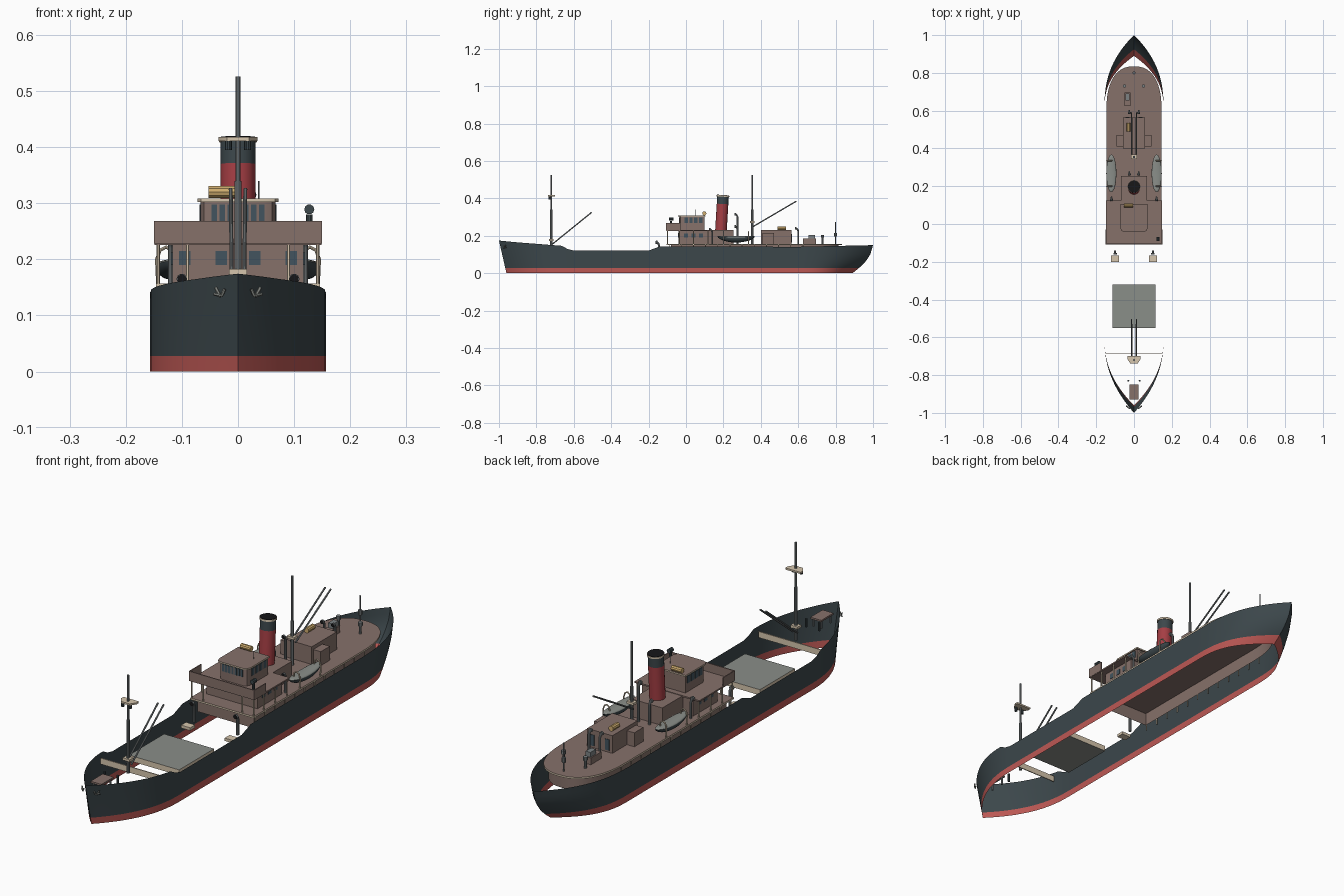
import bpy, bmesh, math
from mathutils import Vector

if "Cube" in bpy.data.objects:
    bpy.data.objects.remove(bpy.data.objects["Cube"])


def mat(name, r, g, b):
    m = bpy.data.materials.new(name)
    lin = [(c / 255 / 12.92 if c < 10 else ((c / 255 + 0.055) / 1.055) ** 2.4) for c in (r, g, b)]
    m.diffuse_color = (*lin, 1)
    m.use_nodes = True
    m.node_tree.nodes["Principled BSDF"].inputs["Base Color"].default_value = m.diffuse_color
    return m


BROWN = mat("deck brown", 134, 113, 106)
HULL = mat("hull slate", 60, 71, 75)
RED = mat("waterline red", 188, 88, 84)
FUNNEL = mat("funnel red", 165, 62, 68)
CREAM = mat("cream trim", 214, 198, 174)
GREY = mat("canvas grey", 138, 142, 137)
STEEL = mat("mast steel", 124, 130, 132)
GOLD = mat("gold canvas", 208, 174, 112)
BLACK = mat("soot black", 22, 22, 24)
GLASS = mat("window blue grey", 66, 84, 94)


def add(name, bm, *mats):
    bmesh.ops.recalc_face_normals(bm, faces=bm.faces[:])
    me = bpy.data.meshes.new(name)
    bm.to_mesh(me)
    bm.free()
    for m in mats:
        me.materials.append(m)
    ob = bpy.data.objects.new(name, me)
    bpy.context.collection.objects.link(ob)
    return ob


def prism(name, outline, z0, z1, m, side=None, bottom=True, top=True):
    """Extrude a plan outline upwards; optional second colour on its sides."""
    bm = bmesh.new()
    lo = [bm.verts.new((x, y, z0)) for x, y in outline]
    hi = [bm.verts.new((x, y, z1)) for x, y in outline]
    n = len(outline)
    for i in range(n):
        f = bm.faces.new((lo[i], lo[(i + 1) % n], hi[(i + 1) % n], hi[i]))
        f.material_index = 1 if side else 0
    if top:
        bm.faces.new(hi)
    if bottom:
        bm.faces.new(lo[::-1])
    return add(name, bm, m, *([side] if side else []))


def box(name, x0, x1, y0, y1, z0, z1, m, side=None):
    return prism(name, [(x0, y0), (x1, y0), (x1, y1), (x0, y1)], z0, z1, m, side)


def rod(name, pts, r, m, res=3):
    """Round tube along a path."""
    cu = bpy.data.curves.new(name, 'CURVE')
    cu.dimensions = '3D'
    cu.bevel_depth, cu.bevel_resolution, cu.use_fill_caps = r, res, True
    sp = cu.splines.new('POLY')
    sp.points.add(len(pts) - 1)
    for p, q in zip(sp.points, pts):
        p.co = (*q, 1)
    tmp = bpy.data.objects.new(name, cu)
    bpy.context.collection.objects.link(tmp)
    me = bpy.data.meshes.new_from_object(tmp.evaluated_get(bpy.context.evaluated_depsgraph_get()))
    bpy.data.objects.remove(tmp)
    me.materials.clear()
    me.materials.append(m)
    ob = bpy.data.objects.new(name, me)
    bpy.context.collection.objects.link(ob)
    return ob


def cowl(name, x, y, z0, z1, r=0.005):
    """Ventilator pipe bending forward to a dark mouth."""
    rod(name + "_pipe", [(x, y, z0), (x, y, z1 - .014), (x, y - .003, z1 - .006), (x, y - .010, z1)], r, STEEL)
    rod(name + "_bell", [(x, y - .008, z1), (x, y - .016, z1)], r * 1.6, STEEL)
    rod(name + "_mouth", [(x, y - .016, z1), (x, y - .017, z1)], r * 1.4, BLACK)


def lerp(table, t):
    for (a, va), (b, vb) in zip(table, table[1:]):
        if t <= b:
            return va + (vb - va) * max(0, t - a) / (b - a)
    return table[-1][1]


# Hull: open shell, lofted from stations, red below the waterline
SHEER = [(-1, .175), (-.9, .165), (-.66, .146), (-.62, .121), (-.2, .121), (-.14, .143), (.6, .141), (1, .15)]
STERN = [(0, .89), (.028, .925), (.06, .96), (.1, .985), (.15, 1.0)]


def hull_point(col, z):
    kind, s = col
    if kind == 0:
        tip = -.96 - .04 * z / .175
        return .157 * (1 - (1 - s) ** 2.3), tip + (-.6 - tip) * s
    if kind == 2:
        tip = lerp(STERN, z)
        return .157 * (1 - (1 - s) ** 2.6), tip + (.6 - tip) * s
    return .157, s


N = 18
cols = [(0, (i / N) ** 1.5) for i in range(N + 1)]
cols += [(1, y) for y in (-.4, -.2, -.17, -.14, .2)]
cols += [(2, (i / N) ** 1.5) for i in range(N, -1, -1)]
bm = bmesh.new()
for sx in (-1, 1):
    grid = []
    for c in cols:
        top = lerp(SHEER, hull_point(c, .15)[1])
        zs = [0, .028] + [.028 + (top - .028) * k / 5 for k in range(1, 6)]
        row = []
        for z in zs:
            w, y = hull_point(c, z)
            row.append(bm.verts.new((sx * w, y, z)))
        grid.append(row)
    for a, b in zip(grid, grid[1:]):
        for k in range(6):
            bm.faces.new((a[k], b[k], b[k + 1], a[k + 1])).material_index = 1 if k == 0 else 0
bmesh.ops.remove_doubles(bm, verts=bm.verts[:], dist=1e-5)
add("hull", bm, HULL, RED)


# Long after deck with rounded stern, and the open-bottomed house under it
def deck_outline(w, y0, y1):
    arc = [math.pi * i / 24 for i in range(25)]
    e = 2 / 2.4
    return [(-w, y0), (w, y0)] + [
        (math.copysign(abs(math.cos(a)) ** e, math.cos(a)) * w, .6 + (y1 - .6) * math.sin(a) ** e if 0 < a < math.pi else .6)
        for a in arc]


prism("after_deck", deck_outline(.146, -.105, .835), .150, .157, BROWN, CREAM)
prism("under_deck_house", deck_outline(.13, -.08, .815), .095, .150, BROWN, bottom=False, top=False)
for sx in (-1, 1):
    for i in range(12):
        y = -.09 + i * .065
        rod("deck_stanchion", [(sx * .142, y, .08), (sx * .142, y, .15)], .0025, CREAM, 1)

# Bridge block
box("bridge_house", -.117, .117, -.04, .12, .157, .226, BROWN)
box("bridge_floor", -.149, .149, -.105, .125, .226, .232, BROWN)
box("bridge_front_bulwark", -.15, .15, -.108, -.104, .228, .268, BROWN)
for sx in (-1, 1):
    a, b = sorted((sx * .146, sx * .15))
    box("bridge_wing_bulwark", a, b, -.105, -.03, .228, .268, BROWN)
    for x, y in ((.142, -.1), (.09, -.1), (.142, -.035), (.142, .04), (.142, .118)):
        rod("bridge_post", [(sx * x, y, .157), (sx * x, y, .228)], .003, CREAM, 1)
    for y in (-.01, .03, .07):
        a, b = sorted((sx * .116, sx * .119))
        box("house_window", a, b, y, y + .02, .19, .212, GLASS)
    for x in (.03, .095):
        box("house_front_window", sx * x - .01, sx * x + .01, -.042, -.039, .19, .215, GLASS)


# Wheelhouse with rounded front, window band and roof
def cabin(w, y0, y1, c=.02):
    return [(-w, y1), (-w, y0 + c), (-w + c * .3, y0 + c * .3), (-w + c, y0),
            (w - c, y0), (w - c * .3, y0 + c * .3), (w, y0 + c), (w, y1)]


prism("wheelhouse", cabin(.067, -.035, .1), .232, .302, BROWN)
prism("wheelhouse_roof", cabin(.072, -.042, .105), .302, .308, BROWN, CREAM)
for i in range(7):
    x = -.042 + i * .014
    box("wheelhouse_window", x - .005, x + .005, -.037, -.034, .268, .298, GLASS)
for sx in (-1, 1):
    for i in range(4):
        a, b = sorted((sx * .066, sx * .069))
        box("wheelhouse_side_window", a, b, -.008 + i * .026, .01 + i * .026, .268, .298, GLASS)
rod("roof_canvas_roll", [(-.053, .098, .32), (-.006, .098, .32)], .011, GOLD)
rod("roof_pole", [(.037, .05, .308), (.037, .05, .34)], .0015, STEEL, 1)
# Signal lamp on the wing
rod("signal_lamp_stand", [(.127, -.08, .232), (.127, -.08, .28)], .006, HULL)
rod("signal_lamp", [(.127, -.09, .289), (.127, -.068, .289)], .009, HULL)

# Funnel house and raked funnel in coloured bands
box("funnel_house", -.07, .07, .12, .255, .157, .23, BROWN)


def rake(z):
    return .187 + (z - .23) * .06


for name, z0, z1, r, m in (("funnel_lower", .23, .37, .031, FUNNEL), ("funnel_upper", .37, .409, .031, HULL),
                           ("funnel_rim", .409, .416, .034, CREAM), ("funnel_mouth", .416, .418, .032, BLACK)):
    rod(name, [(0, rake(z0), z0), (0, rake(z1), z1)], r, m, 6)

# Ventilators
for sx in (-1, 1):
    cowl("side_vent", sx * .12, .14, .157, .235)
    cowl("funnel_vent", sx * .025, .275, .157, .315 if sx > 0 else .25)
    cowl("aft_vent", sx * .025, .60, .157, .24)
    cowl("well_vent", sx * .1, -.145, .085, .165, .006)
    box("well_vent_base", sx * .1 - .021, sx * .1 + .021, -.2, -.168, .075, .087, CREAM)
    rod("stern_vent", [(sx * .05, .73, .157), (sx * .05, .73, .19)], .005, STEEL)
    rod("stern_vent_cap", [(sx * .05, .73, .19), (sx * .05, .73, .205)], .009, STEEL)

# Lifeboats with canvas covers, hung from arched davits
for sx in (-1, 1):
    bm = bmesh.new()
    bmesh.ops.create_uvsphere(bm, u_segments=20, v_segments=12, radius=1)
    for f in bm.faces:
        f.material_index = 1 if f.calc_center_median().z < 0 else 0
    for v in bm.verts:
        v.co = Vector((sx * .12 + v.co.x * .027, .268 + v.co.y * .1,
                       .190 + v.co.z * (.009 if v.co.z > 0 else .026) + .007 * v.co.y ** 2))
    add("lifeboat", bm, GREY, HULL)
    for y in (.2, .335):
        rod("davit", [(sx * x, y, z) for x, z in ((.143, .157), (.145, .2), (.139, .216), (.128, .222),
                                                 (.118, .215), (.115, .195))], .003, CREAM, 2)

# After deckhouses
box("aft_house_wide", -.092, .092, .41, .47, .157, .215, BROWN)
box("aft_house_narrow", -.058, .058, .40, .565, .157, .23, BROWN)
box("aft_locker", -.05, -.018, .625, .695, .157, .185, BROWN)
box("aft_locker_top", -.045, -.023, .655, .69, .185, .205, STEEL)
rod("aft_canvas_roll", [(-.03, .49, .24), (-.03, .535, .24)], .011, GOLD)
for x in (-.035, .035):
    box("aft_house_door", x - .01, x + .01, .564, .567, .165, .21, GLASS)

# Masts with derrick booms
for name, y, z0, by, bz, tz in (("fore", -.72, .12, -.505, .155, .325), ("aft", .355, .157, .59, .25, .385)):
    rod(name + "_mast", [(0, y, z0), (0, y, .34)], .0065, STEEL)
    rod(name + "_mast_top", [(0, y, .34), (0, y, .526)], .0045, STEEL)
    for sx in (-1, 1):
        rod(name + "_boom", [(sx * .011, y + .005, bz), (sx * .013, by, tz)], .0035, STEEL)
    box(name + "_boom_seat", -.016, .016, y - .012, y + .012, bz + .018, bz + .028, CREAM)
prism("lookout_platform", [(-.035, -.70), (-.035, -.715), (-.02, -.738), (.02, -.738), (.035, -.715), (.035, -.70)],
      .411, .418, CREAM)
for sx in (-1, 1):
    rod("mast_lamp", [(sx * .017, -.73, .395), (sx * .017, -.73, .411)], .006, HULL)

# Stern flag pole and lamp
rod("stern_pole", [(0, .8, .157), (0, .8, .275)], .0025, STEEL)
rod("stern_lamp", [(0, .8, .195), (0, .8, .215)], .008, STEEL)

# Forward hatch and forecastle break beam
box("cargo_hatch", -.115, .115, -.55, -.32, .075, .098, GREY, CREAM)
box("forecastle_beam", -.148, .148, -.689, -.685, .105, .13, CREAM)

# Forecastle windlass, bollards and anchors
box("windlass_table", -.025, .025, -.93, -.85, .152, .159, BROWN)
for sx in (-1, 1):
    for y in (-.92, -.86):
        rod("windlass_leg", [(sx * .018, y, .12), (sx * .018, y, .152)], .004, STEEL)
    rod("bollard", [(sx * .03, -.83, .125), (sx * .03, -.83, .16)], .005, HULL)
    rod("anchor_shank", [(sx * .04, -.965, .15), (sx * .031, -.97, .133)], .003, GREY, 1)
    rod("anchor_flukes", [(sx * .024, -.976, .147), (sx * .029, -.974, .135), (sx * .042, -.962, .138)], .003, GREY, 1)

# Smooth round parts, keep edges crisp
bpy.ops.object.select_all(action='SELECT')
bpy.context.view_layer.objects.active = bpy.data.objects["hull"]
bpy.ops.object.shade_smooth_by_angle(angle=math.radians(35))
